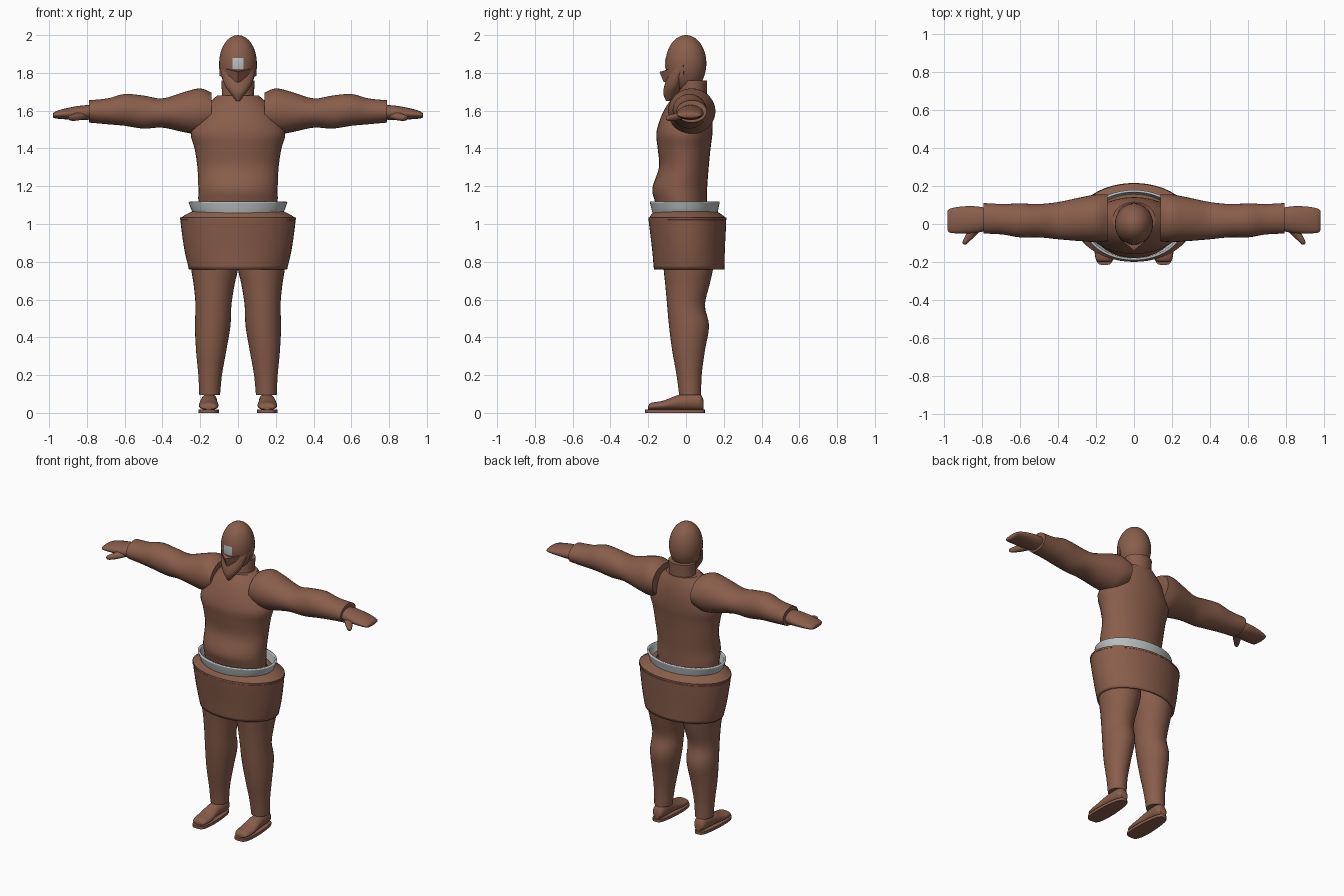
import bpy
import bmesh
from math import cos, sin, pi, sqrt
from mathutils import Vector

default_cube = bpy.data.objects.get("Cube")
if default_cube:
    bpy.data.objects.remove(default_cube, do_unlink=True)


def make_material(name, colour):
    material = bpy.data.materials.new(name)
    material.use_nodes = True
    material.diffuse_color = colour
    material.node_tree.nodes["Principled BSDF"].inputs["Base Color"].default_value = colour
    return material


BROWN = make_material("warm brown", (0.25, 0.11, 0.07, 1))
GREY = make_material("light grey", (0.5, 0.53, 0.53, 1))


def finish(name, bm, material, angle=0.7):
    bmesh.ops.recalc_face_normals(bm, faces=bm.faces[:])
    mesh = bpy.data.meshes.new(name)
    bm.to_mesh(mesh)
    bm.free()
    mesh.materials.append(material)
    part = bpy.data.objects.new(name, mesh)
    bpy.context.collection.objects.link(part)
    bpy.ops.object.select_all(action="DESELECT")
    part.select_set(True)
    bpy.context.view_layer.objects.active = part
    bpy.ops.object.shade_smooth_by_angle(angle=angle)
    return part


def smooth_sections(sections, steps):
    """Catmull-Rom interpolation between measured cross-sections."""
    result = []
    last = len(sections) - 1
    for i in range(last):
        a, b, c, d = (sections[min(max(i + k, 0), last)] for k in (-1, 0, 1, 2))
        for step in range(steps):
            t = step / steps
            result.append([q + t / 2 * (r - p + t * (2 * p - 5 * q + 4 * r - s
                          + t * (3 * (q - r) + s - p)))
                           for p, q, r, s in zip(a, b, c, d)])
    return result + [sections[last]]


def loft(name, axis, sections, side=1, material=BROWN, steps=4, caps=True, sides=32):
    """Each section: position on the axis, then low/high bounds on the other two axes."""
    bm = bmesh.new()
    others = [k for k in range(3) if k != axis]
    rings = []
    for place, u_low, u_high, v_low, v_high in smooth_sections(sections, steps):
        ring = []
        for i in range(sides):
            angle = 2 * pi * i / sides
            point = Vector()
            point[axis] = place
            point[others[0]] = (u_low + u_high + (u_high - u_low) * cos(angle)) / 2
            point[others[1]] = (v_low + v_high + (v_high - v_low) * sin(angle)) / 2
            point.x *= side
            ring.append(bm.verts.new(point))
        rings.append(ring)
    for low, high in zip(rings, rings[1:]):
        for i in range(sides):
            j = (i + 1) % sides
            bm.faces.new((low[i], low[j], high[j], high[i]))
    if caps:
        bm.faces.new(rings[0])
        bm.faces.new(rings[-1])
    return finish(name, bm, material)


# Torso, neck and clothing around the waist
loft("torso", 2, [
    (1.04, -.20, .20, -.15, .11), (1.12, -.21, .21, -.165, .11),
    (1.19, -.21, .21, -.178, .112), (1.3, -.215, .215, -.143, .12),
    (1.4, -.23, .23, -.15, .13), (1.48, -.25, .25, -.157, .14),
    (1.56, -.215, .215, -.135, .14), (1.63, -.165, .165, -.1, .13),
    (1.68, -.11, .11, -.06, .115)])
loft("neck", 2, [(1.6, -.09, .09, -.05, .115), (1.67, -.085, .085, -.04, .11),
                 (1.76, -.088, .088, -.03, .112)])
belt = loft("belt", 2, [(1.06, -.225, .225, -.165, .155), (1.085, -.238, .238, -.172, .16),
                        (1.12, -.25, .25, -.18, .167)], material=GREY, caps=False, sides=48)
skirt = loft("skirt", 2, [
    (.76, -.26, .26, -.17, .203), (.87, -.285, .285, -.18, .206),
    (1.02, -.305, .305, -.198, .213), (1.035, -.3, .3, -.194, .208),
    (1.065, -.245, .245, -.17, .165), (1.07, -.2, .2, -.14, .13)], caps=False, sides=48)
for cloth in (belt, skirt):
    shell = cloth.modifiers.new("thickness", "SOLIDIFY")
    shell.thickness = 0.012
    shell.offset = -1

# Limbs, mirrored left and right
for side, label in ((1, "left_"), (-1, "right_")):
    loft(label + "arm", 0, [
        (.14, -.09, .155, 1.5, 1.695), (.2, -.095, .155, 1.475, 1.718),
        (.28, -.09, .14, 1.485, 1.7), (.4, -.08, .115, 1.51, 1.665),
        (.5, -.07, .105, 1.505, 1.68), (.6, -.07, .108, 1.52, 1.688),
        (.69, -.055, .105, 1.528, 1.665), (.79, -.05, .11, 1.537, 1.655)], side)
    loft(label + "hand", 0, [
        (.76, -.03, .08, 1.555, 1.63), (.82, -.045, .092, 1.55, 1.628),
        (.89, -.05, .093, 1.553, 1.617), (.95, -.048, .085, 1.557, 1.602),
        (.975, -.04, .075, 1.562, 1.59), (.98, -.02, .06, 1.57, 1.582)], side)
    loft(label + "thumb", 1, [
        (-.107, .88, .895, 1.555, 1.565), (-.095, .868, .9, 1.547, 1.575),
        (-.06, .83, .885, 1.547, 1.585), (-.02, .79, .86, 1.555, 1.6)],
        side, sides=16)
    loft(label + "leg", 2, [
        (.095, .095, .205, -.036, .08), (.2, .085, .21, -.05, .083),
        (.33, .062, .222, -.073, .1), (.46, .04, .228, -.09, .122),
        (.57, .035, .225, -.1, .1), (.68, .018, .235, -.11, .125),
        (.78, -.002, .25, -.12, .145), (.95, -.005, .26, -.13, .15)], side)
    loft(label + "foot", 1, [
        (-.2, .13, .18, .018, .035), (-.185, .11, .2, .014, .053),
        (-.12, .103, .207, .014, .065), (-.04, .11, .2, .014, .095),
        (.03, .11, .195, .014, .105), (.075, .115, .19, .014, .1),
        (.092, .13, .175, .018, .07)], side)
    # Sole outline widens at the ball of the foot
    bm = bmesh.new()
    outline = []
    for i in range(32):
        angle = 2 * pi * i / 32
        y = 0.158 * sin(angle)
        width = 0.053 - 0.05 * y
        x = cos(angle)
        x = width * sqrt(abs(x)) * (1 if x > 0 else -1)
        outline.append(bm.verts.new((side * (0.155 + x), y - 0.058, 0)))
    base = bm.faces.new(outline)
    extruded = bmesh.ops.extrude_face_region(bm, geom=[base])["geom"]
    tops = [v for v in extruded if isinstance(v, bmesh.types.BMVert)]
    bmesh.ops.translate(bm, verts=tops, vec=(0, 0, 0.018))
    finish(label + "sole", bm, BROWN)

# Head
HEAD_CENTRE = Vector((0, 0, 1.85))
HEAD_RADII = Vector((0.1, 0.108, 0.15))
bm = bmesh.new()
bmesh.ops.create_uvsphere(bm, u_segments=32, v_segments=20, radius=1)
for v in bm.verts:
    v.co = HEAD_CENTRE + v.co * HEAD_RADII
finish("head", bm, BROWN)

# Jaw and pointed beard
loft("beard", 2, [
    (1.65, -.008, .008, -.105, -.085), (1.69, -.04, .04, -.12, -.045),
    (1.73, -.068, .068, -.115, -.02), (1.78, -.085, .085, -.1, .0),
    (1.83, -.096, .096, -.085, .04)])

# Chevron-shaped face guard with a projecting centre
bm = bmesh.new()
profile = [(-.1, -.015, 1.84), (-.06, -.09, 1.82), (0, -.14, 1.805),
           (.06, -.09, 1.82), (.1, -.015, 1.84)]
upper = [bm.verts.new(p) for p in profile]
lower = [bm.verts.new((x * 0.98, y * 0.84, z - 0.055)) for x, y, z in profile]
inner = [bm.verts.new((x * 0.8, y * 0.4, z + 0.01)) for x, y, z in profile]
for i in range(len(profile) - 1):
    j = i + 1
    bm.faces.new((upper[i], upper[j], lower[j], lower[i]))
    bm.faces.new((inner[i], inner[j], upper[j], upper[i]))
    bm.faces.new((lower[i], lower[j], inner[j], inner[i]))
for i in (0, -1):
    bm.faces.new((upper[i], lower[i], inner[i]))
finish("face_guard", bm, BROWN, 0.4)

# Small grey forehead plate following the curve of the head
bm = bmesh.new()
bmesh.ops.create_grid(bm, x_segments=6, y_segments=6, size=0.029)
for v in bm.verts:
    x, z = v.co.x, v.co.y
    depth = sqrt(1 - (x / HEAD_RADII.x) ** 2 - (z / HEAD_RADII.z) ** 2)
    v.co = (x, -HEAD_RADII.y * depth - 0.003, HEAD_CENTRE.z + z)
finish("forehead_plate", bm, GREY)
